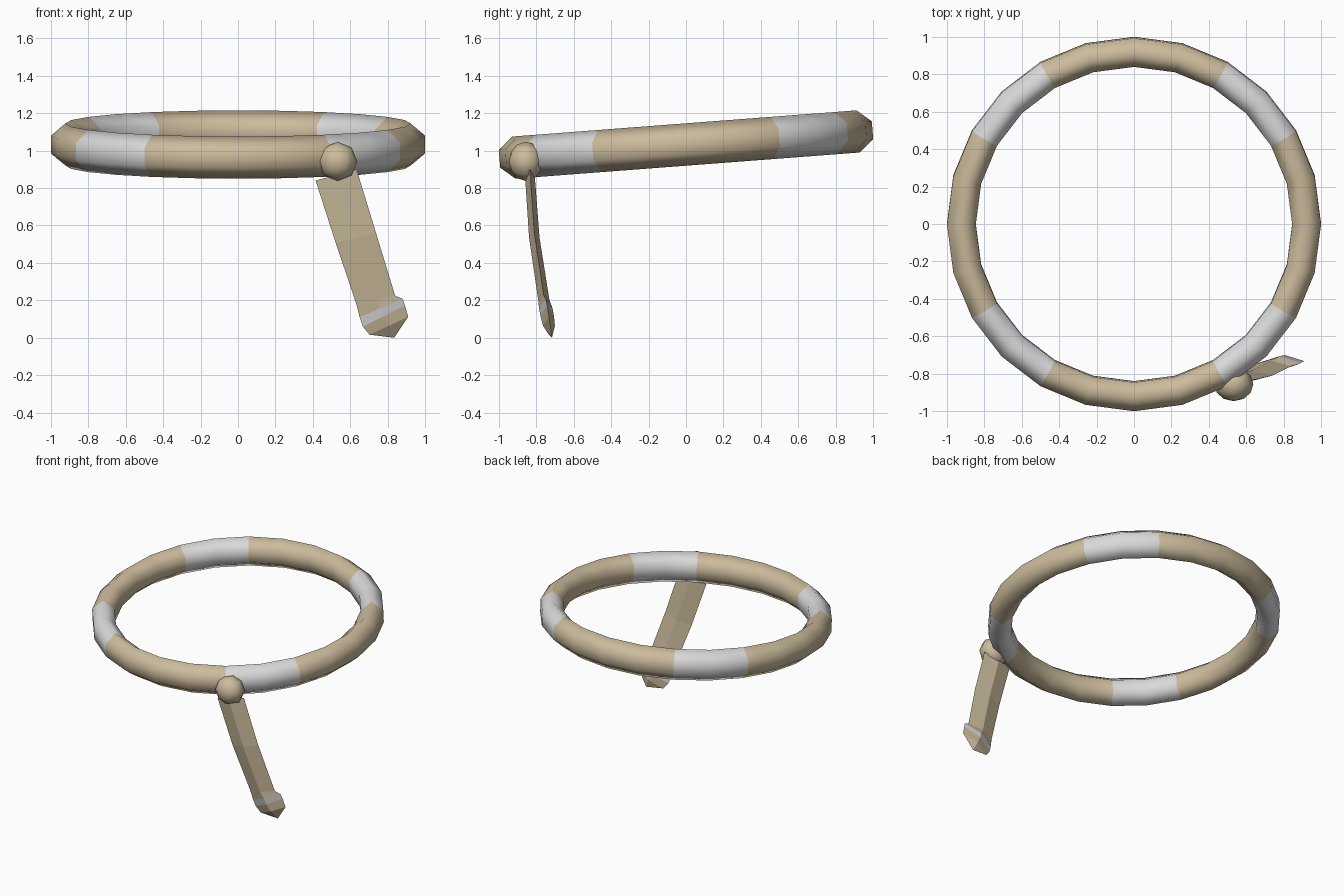
import bpy, bmesh, math
from mathutils import Vector, Matrix

if "Cube" in bpy.data.objects:
    bpy.data.objects.remove(bpy.data.objects["Cube"])


def material(name, rgb):
    m = bpy.data.materials.new(name)
    m.diffuse_color = (*rgb, 1)
    m.use_nodes = True
    m.node_tree.nodes["Principled BSDF"].inputs["Base Color"].default_value = m.diffuse_color
    return m


TAN = material("warm tan", (0.60, 0.50, 0.335))
WHITE = material("soft white", (0.70, 0.70, 0.70))


def finish(name, bm, smooth):
    bmesh.ops.recalc_face_normals(bm, faces=bm.faces)
    for f in bm.faces:
        f.smooth = smooth
    mesh = bpy.data.meshes.new(name)
    bm.to_mesh(mesh)
    bm.free()
    mesh.materials.append(TAN)
    mesh.materials.append(WHITE)
    ob = bpy.data.objects.new(name, mesh)
    bpy.context.collection.objects.link(ob)
    return ob


def bridge(bm, a, b, mat=0):
    n = len(a)
    for i in range(n):
        f = bm.faces.new((a[i], a[(i + 1) % n], b[(i + 1) % n], b[i]))
        f.material_index = mat


# Ring: tall six-sided section swept in 24 steps, a white patch per quadrant
bm = bmesh.new()
section = [(0, 0.113), (0.077, 0.048), (0.077, -0.048),
           (0, -0.113), (-0.077, -0.048), (-0.077, 0.048)]
STEPS = 24
loops = []
for s in range(STEPS):
    a = math.tau * s / STEPS
    loops.append([bm.verts.new(((0.923 + r) * math.cos(a), (0.923 + r) * math.sin(a), z))
                  for r, z in section])
for s in range(STEPS):
    bridge(bm, loops[s], loops[(s + 1) % STEPS], 1 if s % 6 in (2, 3) else 0)
ring = finish("ring", bm, True)
ring.location = (0, 0, 1.033)
ring.rotation_euler = (math.radians(4.35), 0, 0)

# Bead: low-poly ball fixed to the front of the ring
bm = bmesh.new()
bmesh.ops.create_uvsphere(bm, u_segments=8, v_segments=6, radius=0.105)
bmesh.ops.transform(bm, verts=bm.verts, matrix=Matrix.Translation((0.533, -0.856, 0.943))
                    @ Matrix.Rotation(math.radians(90), 4, 'X')
                    @ Matrix.Diagonal((1, 1, 0.87, 1)))
finish("bead", bm, True)

# Strap: diamond sections (left x,z, right x,z, centre y, half thickness)
stations = [
    (0.415, 0.840, 0.634, 0.900, -0.835, 0.026),
    (0.522, 0.508, 0.738, 0.560, -0.811, 0.028),
    (0.634, 0.176, 0.840, 0.225, -0.760, 0.030),
    (0.650, 0.110, 0.880, 0.208, -0.750, 0.036),
    (0.667, 0.060, 0.893, 0.172, -0.742, 0.036),
    (0.703, 0.016, 0.910, 0.112, -0.733, 0.032),
]
bm = bmesh.new()
loops = []
for lx, lz, rx, rz, y, t in stations:
    left, right = Vector((lx, y, lz)), Vector((rx, y, rz))
    mid = (left + right) / 2
    loops.append([bm.verts.new(p) for p in
                  (left, mid + Vector((0, -t, 0)), right, mid + Vector((0, t, 0)))])
for i in range(len(loops) - 1):
    bridge(bm, loops[i], loops[i + 1], 1 if i == 3 else 0)  # white band near the end
bm.faces.new(loops[0])
# Pointed end of the strap
tip = bm.verts.new((0.835, -0.717, 0.0))
for i in range(4):
    bm.faces.new((loops[-1][i], loops[-1][(i + 1) % 4], tip))
finish("strap", bm, False)
